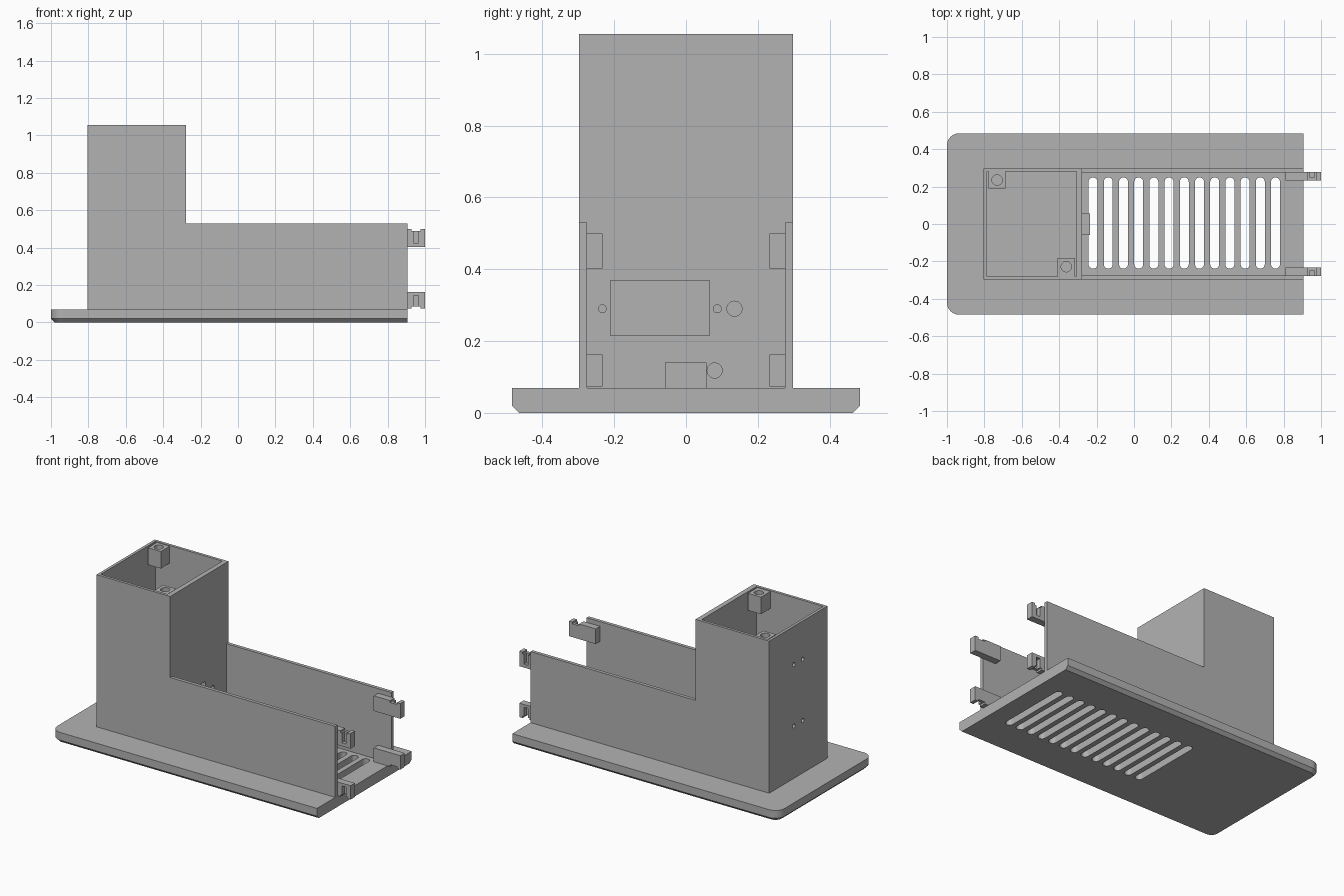
import bpy
import bmesh
import math

cube = bpy.data.objects.get("Cube")
if cube:
    bpy.data.objects.remove(cube, do_unlink=True)

grey = bpy.data.materials.new("plain_grey")
grey.use_nodes = True
grey.diffuse_color = (0.45, 0.45, 0.45, 1)
grey.node_tree.nodes["Principled BSDF"].inputs["Base Color"].default_value = grey.diffuse_color

AXES = {"x": lambda u, v, w: (w, u, v),
        "y": lambda u, v, w: (u, w, v),
        "z": lambda u, v, w: (u, v, w)}


def loft(name, rings):
    """Solid through equal-length rings of 3D points."""
    bm = bmesh.new()
    loops = [[bm.verts.new(p) for p in ring] for ring in rings]
    n = len(loops[0])
    for a, b in zip(loops, loops[1:]):
        for i in range(n):
            j = (i + 1) % n
            bm.faces.new((a[i], a[j], b[j], b[i]))
    bm.faces.new(loops[0])
    bm.faces.new(loops[-1])
    bmesh.ops.recalc_face_normals(bm, faces=bm.faces[:])
    mesh = bpy.data.meshes.new(name)
    bm.to_mesh(mesh)
    bm.free()
    mesh.materials.append(grey)
    obj = bpy.data.objects.new(name, mesh)
    bpy.context.collection.objects.link(obj)
    return obj


def prism(name, outline, axis, lo, hi):
    put = AXES[axis]
    return loft(name, [[put(u, v, w) for u, v in outline] for w in (lo, hi)])


def box(name, x, y, z):
    outline = [(x[0], y[0]), (x[1], y[0]), (x[1], y[1]), (x[0], y[1])]
    return prism(name, outline, "z", *z)


def arc(u, v, r, start, end, steps):
    angles = [math.radians(start + (end - start) * i / steps) for i in range(steps + 1)]
    return [(u + r * math.cos(a), v + r * math.sin(a)) for a in angles]


def rod(name, u, v, r, axis, lo, hi):
    return prism(name, arc(u, v, r, 0, 360, 24)[:-1], axis, lo, hi)


def cut(obj, cutters):
    """Subtract each cutter, then discard it."""
    for cutter in cutters:
        mod = obj.modifiers.new("cut", "BOOLEAN")
        mod.operation = "DIFFERENCE"
        mod.solver = "EXACT"
        mod.object = cutter
        bpy.context.view_layer.objects.active = obj
        bpy.ops.object.modifier_apply(modifier=mod.name)
        bpy.data.objects.remove(cutter, do_unlink=True)


END = 0.905      # open end of the plate and channel
PLATE = 0.07     # plate thickness
LEFT, STEP = -0.805, -0.277
SIDE, INNER = 0.298, 0.276


# Base plate: two rounded corners, lower edge chamfered on three sides
def plate_ring(z, inset):
    r, side = 0.065, 0.485
    pts = [(END, -side + inset), (END, side - inset)]
    pts += arc(-1 + r, side - r, r - inset, 90, 180, 8)
    pts += arc(-1 + r, r - side, r - inset, 180, 270, 8)
    return [(x, y, z) for x, y in pts]


plate = loft("base_plate", [plate_ring(0, 0.02), plate_ring(0.02, 0), plate_ring(PLATE, 0)])

# Row of round-ended vent slots
slots = []
for i in range(13):
    x, r = -0.219 + i * 0.0813, 0.024
    outline = arc(x, 0.249 - r, r, 0, 180, 10) + arc(x, -0.239 + r, r, 180, 360, 10)
    slots.append(prism("slot_cutter", outline, "z", -0.1, 0.2))
cut(plate, slots)

# Housing: L-shaped profile hollowed into a tower and an open channel
profile = [(LEFT, PLATE), (END, PLATE), (END, 0.53), (STEP, 0.53), (STEP, 1.055), (LEFT, 1.055)]
housing = prism("housing", profile, "y", -SIDE, SIDE)
cut(housing, [
    box("tower_cavity", (-0.787, -0.308), (-0.28, 0.28), (0.0, 1.2)),
    box("channel_cavity", (STEP, 1.1), (-INNER, INNER), (0.0, 0.7)),
    # Socket opening with its screw holes and cable holes
    box("socket_opening", (-0.4, -0.2), (-0.21, 0.065), (0.215, 0.368)),
    rod("screw_hole", -0.233, 0.29, 0.011, "x", -0.4, -0.2),
    rod("screw_hole", 0.087, 0.29, 0.011, "x", -0.4, -0.2),
    rod("cable_hole", 0.135, 0.29, 0.021, "x", -0.4, -0.2),
    rod("cable_hole", 0.08, 0.118, 0.021, "x", -0.4, -0.2),
])
# Paired fixing holes in the tower's end wall
cut(housing, [rod("fixing_hole", y, z, 0.013, "x", -0.9, -0.7)
              for y in (-0.045, 0.045) for z in (0.41, 0.807)])

# Small block at the foot of the tower
box("foot_block", (STEP - 0.01, -0.235), (-0.058, 0.057), (PLATE, 0.14))

# Screw posts in opposite corners of the tower rim
for name, x, y in (("back_post", (-0.778, -0.686), (0.19, 0.285)),
                   ("front_post", (-0.409, -0.315), (-0.285, -0.183))):
    post = box(name, x, y, (0.94, 1.05))
    cx = sum(x) / 2
    cy = 0.235 if y[0] > 0 else -0.228
    cut(post, [rod("post_hole", cx, cy, 0.028, "z", 0.97, 1.2)])

# Snap clips at the open end: notched bars with a groove on the outer side
for side, label in ((-1, "front"), (1, "back")):
    for level, lo, hi in (("upper", 0.402, 0.5), ("lower", 0.073, 0.163)):
        y = sorted((side * 0.232, side * 0.277))
        clip = box(f"{label}_{level}_clip", (0.81, 1.0), y, (lo, hi))
        groove_y = sorted((side * 0.25, side * 0.3))
        groove_z = (lo + 0.022, hi + 0.1) if level == "upper" else (lo - 0.1, hi - 0.018)
        edge = hi if level == "upper" else lo
        cut(clip, [
            box("groove", (0.938, 0.966), groove_y, groove_z),
            box("notch", (0.928, 0.976), (-0.4, 0.4), (edge - 0.012, edge + 0.012)),
        ])
